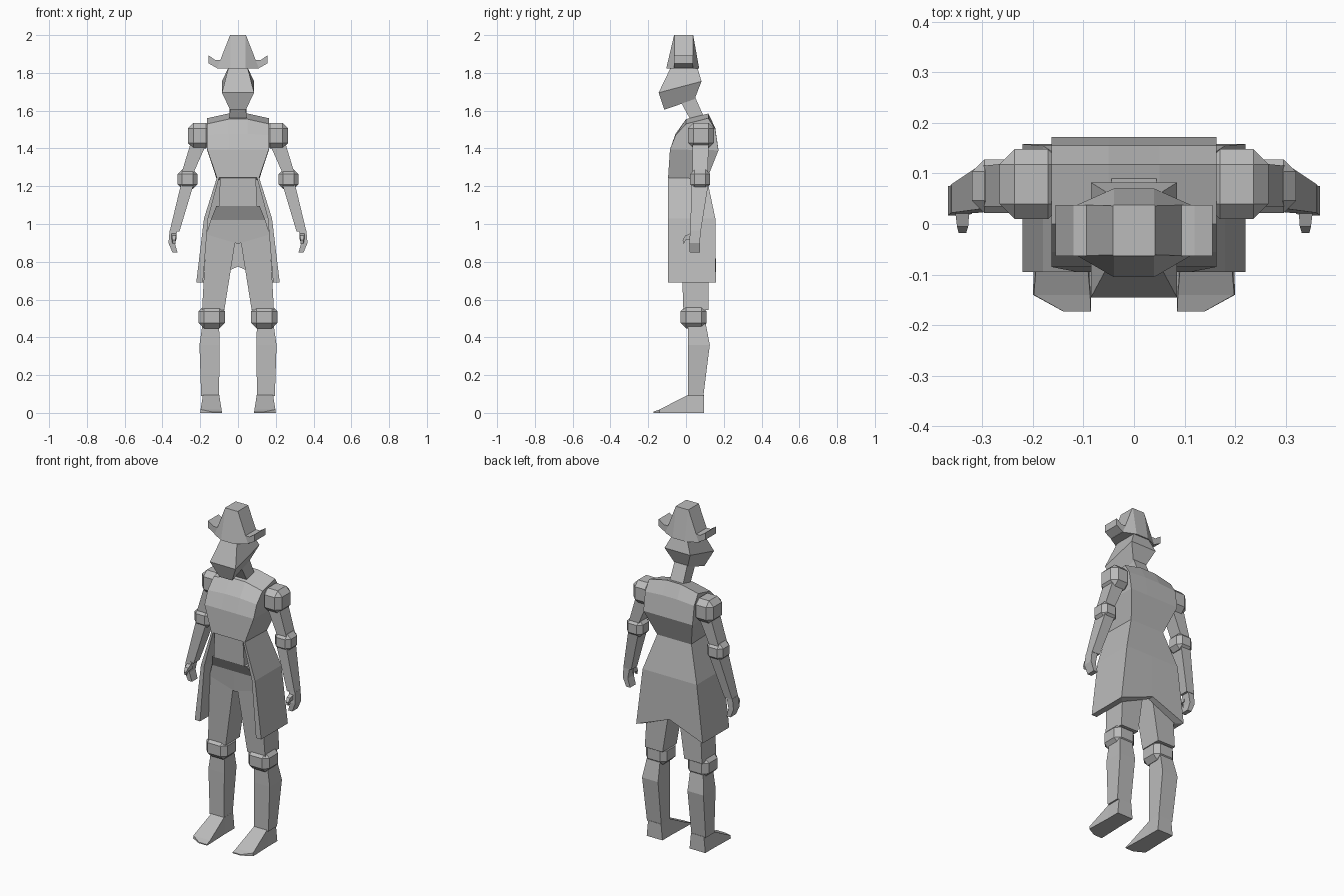
import bpy, bmesh
from mathutils import Vector

cube = bpy.data.objects.get("Cube")
if cube:
    bpy.data.objects.remove(cube, do_unlink=True)

grey = bpy.data.materials.new("plain_grey")
grey.use_nodes = True
grey.diffuse_color = (0.5, 0.5, 0.5, 1)
grey.node_tree.nodes["Principled BSDF"].inputs["Base Color"].default_value = (0.5, 0.5, 0.5, 1)


def finish(name, bm):
    bmesh.ops.recalc_face_normals(bm, faces=bm.faces)
    mesh = bpy.data.meshes.new(name)
    bm.to_mesh(mesh)
    bm.free()
    mesh.materials.append(grey)
    obj = bpy.data.objects.new(name, mesh)
    bpy.context.collection.objects.link(obj)
    return obj


def loft(name, rings, side=1, strip_caps=False):
    """Skin closed rings of points; side=-1 mirrors across x."""
    bm = bmesh.new()
    rows = [[bm.verts.new((side * x, y, z)) for x, y, z in r] for r in rings]
    n = len(rows[0])
    for a, b in zip(rows, rows[1:]):
        for i in range(n):
            j = (i + 1) % n
            bm.faces.new((a[i], a[j], b[j], b[i]))
    for r in (rows[0], rows[-1]):
        if strip_caps:  # pair opposite points so folded caps stay clean
            for i in range(n // 2 - 1):
                bm.faces.new((r[i], r[i + 1], r[n - 2 - i], r[n - 1 - i]))
        else:
            bm.faces.new(r)
    return finish(name, bm)


def rect(x0, x1, y0, y1, z):
    return [(x0, y0, z), (x1, y0, z), (x1, y1, z), (x0, y1, z)]


def tilted(hx, front, back):
    """Symmetric ring with separate (y, z) for front and back edges."""
    return [(-hx, *front), (hx, *front), (hx, *back), (-hx, *back)]


def joint(name, centre, half, bevel):
    """Chamfered block used for shoulders, elbows and knees."""
    bm = bmesh.new()
    bmesh.ops.create_cube(bm, size=2)
    for v in bm.verts:
        v.co = Vector([c + h * k for c, h, k in zip(centre, half, v.co)])
    bmesh.ops.bevel(bm, geom=bm.edges[:], offset=bevel, segments=1, affect='EDGES')
    return finish(name, bm)


# Hat: octagonal brim drawn up to a rectangular crown
brim = [(-.04, -.105), (.04, -.105), (.112, -.063), (.112, .038),
        (.04, .07), (-.04, .07), (-.112, .038), (-.112, -.063)]
crown = [(-.04, -.063), (.04, -.063), (.042, -.061), (.042, .036),
         (.04, .038), (-.04, .038), (-.042, .036), (-.042, -.061)]
loft("hat", [[(x, y, 1.822) for x, y in brim], [(x, y, 2.0) for x, y in crown]])

# Head and neck
loft("head", [tilted(.05, (-.08, 1.83), (.06, 1.83)),
              tilted(.085, (-.145, 1.695), (.082, 1.755)),
              tilted(.042, (-.115, 1.605), (.045, 1.66))])
loft("neck", [tilted(.042, (-.03, 1.65), (.04, 1.69)),
              tilted(.045, (.03, 1.54), (.10, 1.555))])


# Torso: arched shoulders narrowing to the waist
def torso_ring(h, front, back, rise=0):
    xs = (-h, -.05, .05, h)
    lift = (0, rise, rise, 0)
    return ([(x, front[0], front[1] + l) for x, l in zip(xs, lift)] +
            [(x, back[0], back[1] + l) for x, l in zip(xs[::-1], lift)])


loft("torso", [torso_ring(.163, (0, 1.53), (.118, 1.56), .025),
               torso_ring(.163, (-.055, 1.47), (.155, 1.50), .008),
               torso_ring(.163, (-.085, 1.395), (.172, 1.39)),
               torso_ring(.112, (-.095, 1.245), (.11, 1.235))], strip_caps=True)
loft("belly", [rect(-.095, .095, -.088, .09, 1.25), rect(-.1, .1, -.085, .1, 1.095)])


# Pelvis: widens downward and ends in a shallow V
def pelvis_ring(h, yf, yb, z, drop=0):
    return [(-h, yf, z), (0, yf, z - drop), (h, yf, z),
            (h, yb, z), (0, yb, z - drop), (-h, yb, z)]


loft("pelvis", [pelvis_ring(.115, -.082, .10, 1.095),
                pelvis_ring(.145, -.04, .12, 1.02),
                pelvis_ring(.168, -.03, .12, .945, .05)], strip_caps=True)


# Coat skirt: thick U-shaped shell open at the front
def skirt_ring(w, t, yb, z, rise=0):
    yf = -.095
    outer = [(-w, yf, z), (-w, yb, z), (0, yb, z + rise), (w, yb, z), (w, yf, z)]
    k = w - t
    inner = [(k, yf, z), (k, yb - t, z), (0, yb - t, z + rise), (-k, yb - t, z), (-k, yf, z)]
    return outer + inner


loft("coat_skirt", [skirt_ring(.112, .012, .11, 1.245),
                    skirt_ring(.18, .022, .155, 1.03),
                    skirt_ring(.221, .035, .158, .69, .085)], strip_caps=True)

# Paired parts
for s, label in ((1, "left"), (-1, "right")):
    # Upturned hat brim flap
    flap = [(.085, 1.822), (.105, 1.822), (.155, 1.85), (.155, 1.892), (.12, 1.868), (.085, 1.868)]
    loft(label + "_brim_flap", [[(x, y, z) for x, z in flap] for y in (-.063, .038)], s)

    # Arm
    joint(label + "_shoulder", (s * .203, .079, 1.468), (.063, .069, .068), .03)
    loft(label + "_upper_arm", [rect(.165, .25, .035, .12, 1.43),
                                rect(.24, .302, .035, .115, 1.26)], s)
    joint(label + "_elbow", (s * .267, .075, 1.237), (.053, .053, .051), .024)
    loft(label + "_forearm", [rect(.235, .302, .03, .118, 1.21),
                              rect(.31, .362, .022, .078, .96)], s)
    loft(label + "_hand", [rect(.322, .362, .022, .076, .965),
                           rect(.335, .368, .017, .075, .90),
                           rect(.32, .347, .02, .073, .848)], s)
    loft(label + "_thumb", [[(.325, .035, .955), (.355, .035, .955), (.355, .035, .92), (.325, .035, .92)],
                            [(.328, -.005, .938), (.35, -.005, .938), (.35, .0, .918), (.328, .0, .918)],
                            [(.332, -.018, .915), (.347, -.018, .915), (.347, -.012, .895), (.332, -.012, .895)]], s)

    # Leg
    loft(label + "_thigh", [rect(.008, .168, -.028, .115, .95),
                            rect(.072, .19, -.014, .12, .545)], s)
    joint(label + "_knee", (s * .139, .04, .507), (.07, .069, .059), .028)
    loft(label + "_shin", [rect(.1, .188, .012, .105, .47),
                           rect(.098, .204, .01, .126, .36),
                           rect(.1, .195, .01, .092, .09)], s)

    # Foot: square heel sloping to an angled toe
    sections = [(.095, .09, .195, .095), (.01, .09, .195, .095),
                (-.14, .085, .2, .018), (-.173, .085, .14, .006)]
    loft(label + "_foot", [[(a, y, 0), (b, y, 0), (b - h * .1, y, h), (a + h * .1, y, h)]
                           for y, a, b, h in sections], s)
